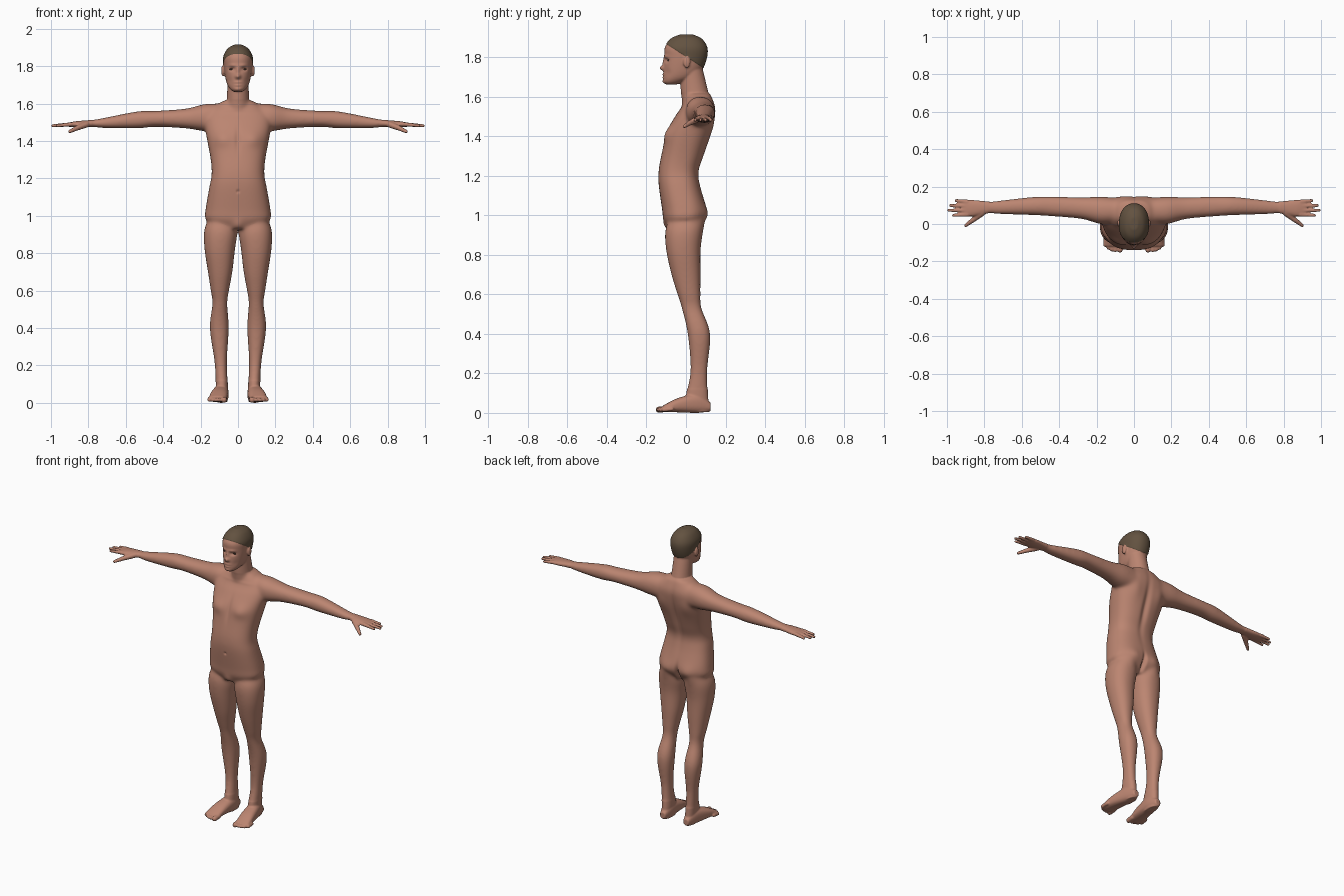
import bpy, bmesh, math
from mathutils import Vector, Matrix

if "Cube" in bpy.data.objects:
    bpy.data.objects.remove(bpy.data.objects["Cube"])

def material(name, col):
    m = bpy.data.materials.new(name)
    m.diffuse_color = (*col, 1)
    m.use_nodes = True
    m.node_tree.nodes["Principled BSDF"].inputs["Base Color"].default_value = m.diffuse_color
    return m

skin = material("skin", (0.50, 0.235, 0.165))
hair = material("hair_brown", (0.125, 0.085, 0.052))
eye_dark = material("eye_dark", (0.06, 0.035, 0.025))

bm = bmesh.new()

def spline(rows, steps=6):
    """Catmull-Rom refinement of the sections."""
    out = []
    for i in range(len(rows) - 1):
        a, b = rows[max(i - 1, 0)], rows[i]
        c, d = rows[i + 1], rows[min(i + 2, len(rows) - 1)]
        for s in range(steps):
            t = s / steps
            out.append([0.5 * (2*q + (r-p)*t + (2*p-5*q+4*r-u)*t*t + (3*q-p-3*r+u)*t**3)
                        for p, q, r, u in zip(a, b, c, d)])
    return out + [list(rows[-1])]

def loft(axis, rows, power=2.2, n=40):
    """Rows are (position on axis, a min, a max, b min, b max)."""
    rings = []
    for t, a0, a1, b0, b1 in spline(rows):
        ring = []
        for k in range(n):
            w = 2 * math.pi * k / n
            c, s = math.cos(w), math.sin(w)
            a = (a0+a1)/2 + (a1-a0)/2 * math.copysign(abs(c)**(2/power), c)
            b = (b0+b1)/2 + (b1-b0)/2 * math.copysign(abs(s)**(2/power), s)
            ring.append(bm.verts.new({'z': (a, b, t), 'x': (t, a, b), 'y': (a, t, b)}[axis]))
        rings.append(ring)
    for r, q in zip(rings, rings[1:]):
        for k in range(n):
            bm.faces.new((r[k], r[(k+1) % n], q[(k+1) % n], q[k]))
    bm.faces.new(rings[0][::-1])
    bm.faces.new(rings[-1])

def centred(rows, power):
    """Rows are (z, half width, front, back)."""
    loft('z', [(z, -w, w, f, b) for z, w, f, b in rows], power)

def ball(c, r):
    m = Matrix.Translation(c) @ Matrix.Diagonal((*r, 1))
    bmesh.ops.create_uvsphere(bm, u_segments=14, v_segments=10, radius=1, matrix=m)

def beads(p, q, r0, r1, n=20):
    """Tapered finger or toe made of overlapping balls."""
    for k in range(n + 1):
        r = r0 + (r1 - r0) * k / n
        ball(Vector(p).lerp(Vector(q), k / n), (r, r, r))

# leg
loft('z', [(.99, .03, .155, -.08, .085), (.92, .004, .181, -.105, .085),
           (.82, .016, .179, -.1, .074), (.70, .03, .161, -.074, .074),
           (.60, .048, .146, -.044, .074), (.53, .057, .137, -.022, .079),
           (.40, .049, .151, .008, .123), (.22, .059, .126, .022, .109),
           (.09, .054, .118, 0, .112), (.004, .056, .112, 0, .118)])
# foot and toes
loft('y', [(.125, .066, .104, .01, .05), (.06, .05, .125, 0, .095),
           (-.04, .054, .147, .003, .075), (-.118, .064, .158, .004, .036)], 2.5)
beads((.073, -.1, .02), (.075, -.138, .016), .016, .016)
for i in range(4):
    x, y = .1 + .018 * i, -.14 + .0031 * i * i
    beads((x - .002, y + .04, .02), (x, y, .016), .011, .011)
# arm and palm
loft('x', [(.10, .005, .14, 1.45, 1.60), (.18, 0, .146, 1.452, 1.597),
           (.28, .027, .143, 1.467, 1.573), (.44, .041, .147, 1.475, 1.561),
           (.54, .047, .145, 1.467, 1.558), (.72, .052, .126, 1.469, 1.523),
           (.78, .056, .121, 1.475, 1.513), (.87, .04, .129, 1.473, 1.505),
           (.92, .048, .122, 1.478, 1.494)])
# fingers and thumb
for i, tip in enumerate((.952, .982, .991, .966)):
    beads((.89, .119 - .023 * i, 1.489), (tip, .126 - .0265 * i, 1.482), .0115, .0085)
beads((.81, .06, 1.488), (.86, .022, 1.469), .017, .0135)
beads((.86, .022, 1.469), (.9, -.008, 1.45), .0135, .0095)
# ear
ball((.081, .004, 1.775), (.009, .018, .031))

# mirror the limbs to the other side
dup = bmesh.ops.duplicate(bm, geom=bm.verts[:] + bm.edges[:] + bm.faces[:])['geom']
for v in dup:
    if isinstance(v, bmesh.types.BMVert):
        v.co.x = -v.co.x

# torso
centred([(.93, .11, -.09, .06), (.98, .173, -.114, .094), (1.03, .174, -.121, .104),
         (1.15, .154, -.138, .072), (1.22, .141, -.139, .064), (1.30, .146, -.126, .09),
         (1.42, .168, -.098, .13), (1.50, .18, -.056, .147), (1.55, .17, -.022, .148),
         (1.615, .08, .005, .125)], 2.5)
# neck
centred([(1.54, .075, -.015, .14), (1.62, .06, -.026, .115), (1.76, .056, -.03, .08)], 2)
# head
centred([(1.662, .022, -.1, -.05), (1.675, .04, -.113, -.01), (1.70, .057, -.114, .045),
         (1.74, .068, -.113, .082), (1.80, .076, -.109, .104), (1.85, .076, -.107, .105),
         (1.892, .053, -.075, .078), (1.912, .02, -.03, .035)], 2.2)

bmesh.ops.recalc_face_normals(bm, faces=bm.faces[:])
mesh = bpy.data.meshes.new("blockout")
bm.to_mesh(mesh)
bm.free()
body = bpy.data.objects.new("body", mesh)
bpy.context.collection.objects.link(body)

# fuse all parts into one skin
rm = body.modifiers.new("fuse", 'REMESH')
rm.mode = 'VOXEL'
rm.voxel_size = 0.005
sm = body.modifiers.new("relax", 'SMOOTH')
sm.factor, sm.iterations = 0.5, 4
dg = bpy.context.evaluated_depsgraph_get()
fused = bpy.data.meshes.new_from_object(body.evaluated_get(dg))
body.modifiers.clear()
body.data = fused

bm = bmesh.new()
bm.from_mesh(fused)
soft = [v for v in bm.verts if .12 < v.co.z < 1.62 and abs(v.co.x) < .78]
for _ in range(30):
    bmesh.ops.smooth_vert(bm, verts=soft, factor=0.5,
                          use_axis_x=True, use_axis_y=True, use_axis_z=True)

def sculpt(strokes, y, ry):
    """Strokes are (x, z, x radius, z radius, push along y), mirrored off-centre."""
    for x, z, rx, rz, push in strokes:
        for cx in {x, -x}:
            for v in bm.verts:
                dz = (v.co.z - z) / rz
                if abs(dz) < 2.5:
                    d = dz*dz + ((v.co.x - cx) / rx)**2 + ((v.co.y - y) / ry)**2
                    if d < 6:
                        v.co.y += push * math.exp(-d)

# front: chest, breastbone, collarbone, navel, groin
sculpt([(.085, 1.41, .05, .04, -.013), (0, 1.41, .014, .07, .007),
        (.08, 1.565, .06, .009, -.007), (0, 1.13, .007, .008, .009),
        (0, .945, .028, .03, -.01)], -.1, .07)
# back: spine, shoulder blade, buttock, cleft
sculpt([(0, 1.36, .02, .17, -.014), (.09, 1.45, .04, .06, .008),
        (.08, .99, .05, .055, .013), (0, .97, .012, .055, -.025)], .11, .07)
# face: nose, eye socket, brow, lips, chin, cheek
sculpt([(0, 1.775, .009, .024, -.008), (0, 1.745, .014, .012, -.021),
        (.033, 1.784, .017, .01, .012), (.03, 1.804, .022, .008, -.005),
        (0, 1.714, .018, .005, -.006), (0, 1.698, .016, .005, -.006),
        (0, 1.676, .017, .01, -.006), (.052, 1.72, .018, .02, .006)], -.108, .03)

# hairline: clean slanted cut, then colour everything above it
no = Vector((0, .65, 1)).normalized()
co = Vector((0, 0, 1.802))
head = [f for f in bm.faces if f.calc_center_median().z > 1.68]
geom = list({e for f in head for e in list(f.verts) + list(f.edges)}) + head
bmesh.ops.bisect_plane(bm, geom=geom, dist=1e-5, plane_co=co, plane_no=no)
bm.normal_update()
for f in bm.faces:
    f.smooth = True
    m = f.calc_center_median()
    ear = abs(m.x) > .08 and m.z < 1.815
    f.material_index = int(m.z > 1.7 and (m - co).dot(no) > 0 and not ear)
for v in bm.verts:
    if v.link_faces and all(f.material_index for f in v.link_faces):
        v.co += v.normal * .003
low = min(v.co.z for v in bm.verts)
bmesh.ops.translate(bm, verts=bm.verts[:], vec=(0, 0, -low))
fused.materials.clear()
fused.materials.append(skin)
fused.materials.append(hair)
bm.to_mesh(fused)
bm.free()

# eyes
for side, sx in (("left", 1), ("right", -1)):
    bpy.ops.mesh.primitive_uv_sphere_add(segments=20, ring_count=12, radius=1,
                                         location=(sx * .033, -.081, 1.784 - low))
    e = bpy.context.object
    e.name = side + "_eye"
    e.scale = (.016, .012, .008)
    e.data.materials.append(eye_dark)
    bpy.ops.object.shade_smooth()
